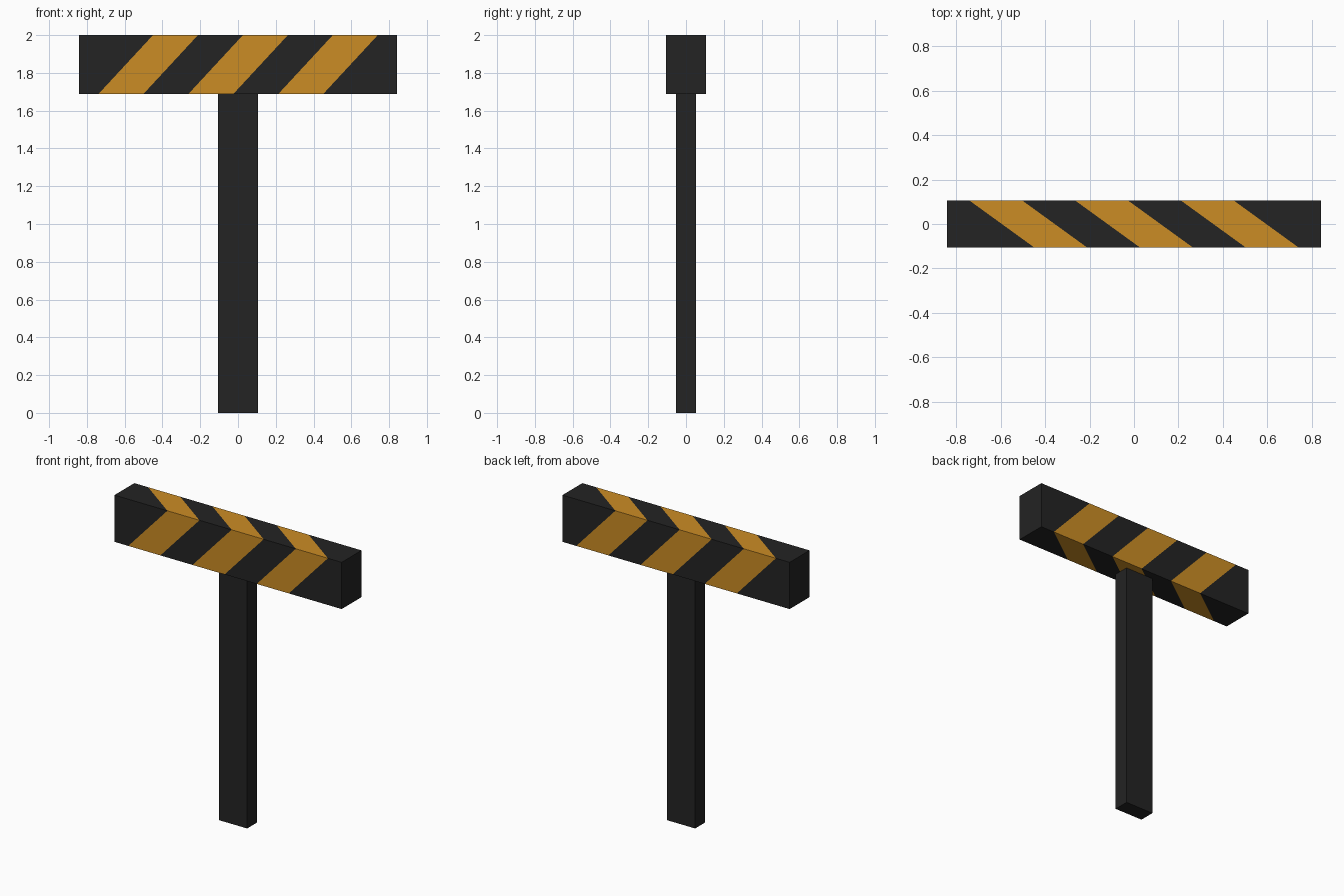
import bpy, bmesh

if "Cube" in bpy.data.objects:
    bpy.data.objects.remove(bpy.data.objects["Cube"])


def material(name, rgb):
    m = bpy.data.materials.new(name)
    m.diffuse_color = (*rgb, 1.0)
    m.use_nodes = True
    m.node_tree.nodes["Principled BSDF"].inputs["Base Color"].default_value = m.diffuse_color
    return m


black = material("black", (0.017, 0.017, 0.017))
amber = material("amber", (0.60, 0.265, 0.018))


def finish(bm, name, mats):
    bmesh.ops.recalc_face_normals(bm, faces=bm.faces[:])
    me = bpy.data.meshes.new(name)
    bm.to_mesh(me)
    bm.free()
    for m in mats:
        me.materials.append(m)
    ob = bpy.data.objects.new(name, me)
    bpy.context.collection.objects.link(ob)
    return ob


# Post: slim rectangular column under the board
PX, PY, Z0, Z1 = 0.105, 0.053, 1.687, 2.0
bm = bmesh.new()
bmesh.ops.create_cube(bm, size=1.0)
for v in bm.verts:
    v.co = (v.co.x * 2 * PX, v.co.y * 2 * PY, (v.co.z + 0.5) * Z0)
finish(bm, "post", [black])

# Striped board: slanted cuts wrap round all four long sides
HX, HY, SLANT, STEP, START = 0.842, 0.105, 0.29, 0.238, -0.74
bm = bmesh.new()


def ring(x_low, x_high):
    return [bm.verts.new(c) for c in ((x_low, -HY, Z0), (x_high, -HY, Z1),
                                      (x_low, HY, Z1), (x_high, HY, Z0))]


cuts = [START + STEP * i for i in range(6)]
rings = [ring(-HX, -HX)] + [ring(a, a + SLANT) for a in cuts] + [ring(HX, HX)]
for i, (r, s) in enumerate(zip(rings, rings[1:])):
    for k in range(4):
        n = (k + 1) % 4
        f = bm.faces.new((r[k], r[n], s[n], s[k]))
        f.material_index = i % 2
bm.faces.new(rings[0])
bm.faces.new(rings[-1])
finish(bm, "striped_board", [black, amber])
